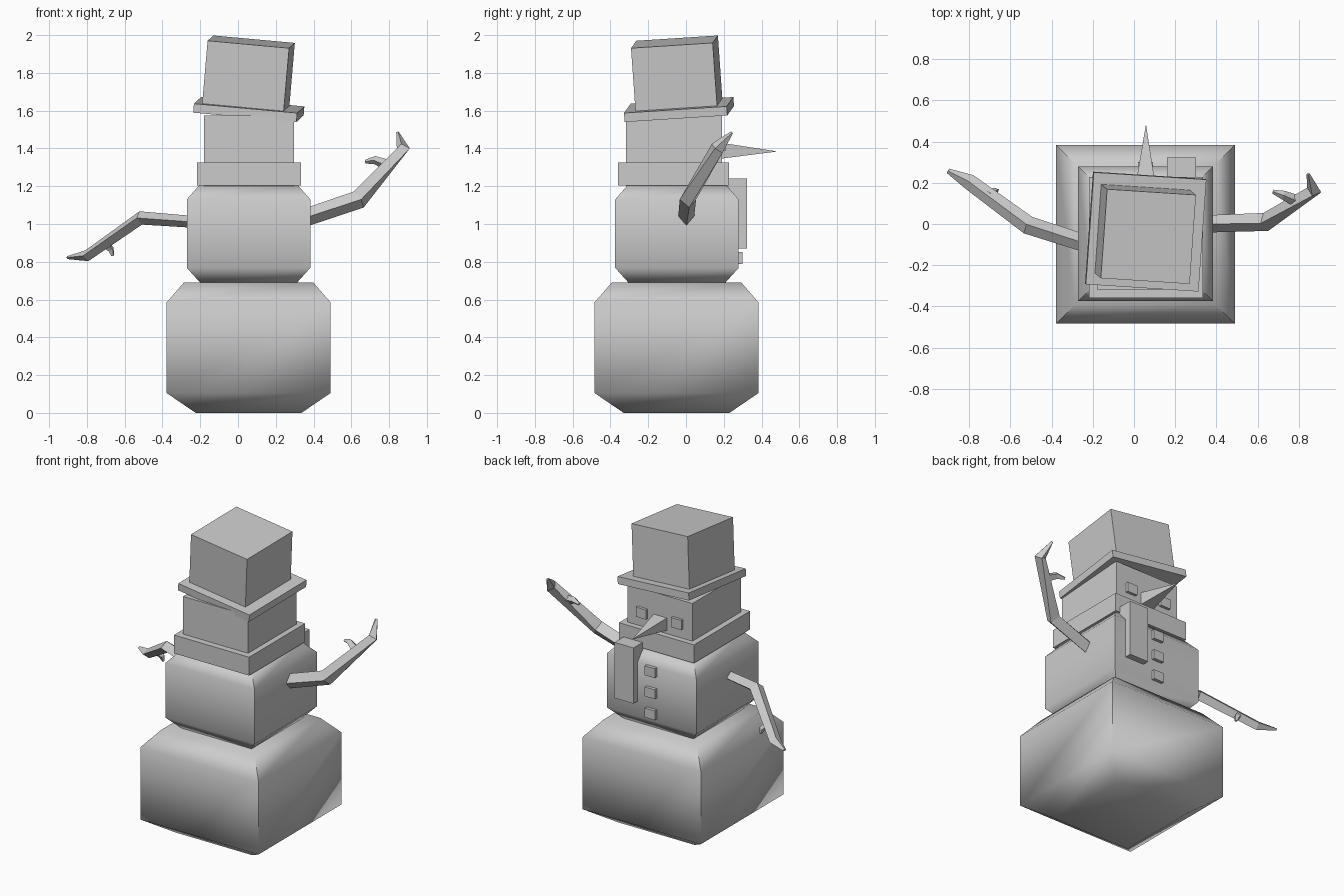
import bpy, bmesh, math
from mathutils import Vector, Matrix, Euler

if "Cube" in bpy.data.objects:
    bpy.data.objects.remove(bpy.data.objects["Cube"])

CX = 0.056


def finish(name, bm, smooth=None):
    bmesh.ops.recalc_face_normals(bm, faces=bm.faces)
    me = bpy.data.meshes.new(name)
    bm.to_mesh(me)
    bm.free()
    ob = bpy.data.objects.new(name, me)
    bpy.context.collection.objects.link(ob)
    if smooth:
        bpy.ops.object.select_all(action='DESELECT')
        ob.select_set(True)
        bpy.context.view_layer.objects.active = ob
        bpy.ops.object.shade_smooth_by_angle(angle=math.radians(smooth))
    return ob


def skin(bm, rings):
    """Join four-sided rings into a closed solid."""
    rings = [[bm.verts.new(p) for p in r] for r in rings]
    for a, b in zip(rings, rings[1:]):
        for i in range(4):
            j = (i + 1) % 4
            bm.faces.new((a[i], a[j], b[j], b[i]))
    bm.faces.new(rings[0])
    bm.faces.new(rings[-1])


def block(name, cy, profile):
    """Square body lofted through (z, half width) pairs."""
    bm = bmesh.new()
    corners = ((-1, -1), (1, -1), (1, 1), (-1, 1))
    skin(bm, [[(CX + sx * h, cy + sy * h, z) for sx, sy in corners] for z, h in profile])
    return finish(name, bm, 60)


def box(name, lo, hi, matrix=None):
    lo, hi = Vector(lo), Vector(hi)
    bm = bmesh.new()
    bmesh.ops.create_cube(bm, size=1)
    bmesh.ops.scale(bm, vec=hi - lo, verts=bm.verts)
    bmesh.ops.translate(bm, vec=(lo + hi) / 2, verts=bm.verts)
    if matrix:
        bm.transform(matrix)
    return finish(name, bm)


def stick(name, paths):
    """Bent tapering diamond sticks; each point is (x, y, z, half width, half height)."""
    bm = bmesh.new()
    for path in paths:
        pts = [Vector(p[:3]) for p in path]
        rings = []
        for i, p in enumerate(pts):
            t = Vector()
            if i > 0:
                t += (p - pts[i - 1]).normalized()
            if i < len(pts) - 1:
                t += (pts[i + 1] - p).normalized()
            t.normalize()
            side = t.cross(Vector((0, 0, 1))).normalized()
            up = side.cross(t)
            w, h = path[i][3:]
            rings.append([p + side * w, p + up * h, p - side * w, p - up * h])
        skin(bm, rings)
    return finish(name, bm)


# Body
block("lower_body", -0.05, [(0, 0.28), (0.105, 0.434), (0.585, 0.434), (0.69, 0.343)])
block("middle_body", -0.048, [(0.69, 0.257), (0.768, 0.327), (1.13, 0.327), (1.203, 0.263)])
box("head", (-0.18, -0.318, 1.2), (0.297, 0.19, 1.575))

# Scarf
box("scarf_band", (-0.218, -0.36, 1.203), (0.334, 0.227, 1.325))
box("scarf_tail", (0.16, 0.21, 0.87), (0.30, 0.322, 1.24))

# Buttons and eyes
for i in range(3):
    z = 0.82 + 0.14 * i
    box(f"button_{i + 1}", (CX - 0.037, 0.26, z - 0.031), (CX + 0.037, 0.30, z + 0.031))
for i, s in enumerate((-1, 1)):
    x = CX + s * 0.13
    box(f"eye_{i + 1}", (x - 0.037, 0.17, 1.387), (x + 0.037, 0.208, 1.451))

# Nose
bm = bmesh.new()
base = [bm.verts.new((CX + a * 0.049, 0.185, 1.388 + b * 0.042))
        for a, b in ((-1, -1), (1, -1), (1, 1), (-1, 1))]
tip = bm.verts.new((0.058, 0.484, 1.384))
bm.faces.new(base)
for i in range(4):
    bm.faces.new((base[i], base[(i + 1) % 4], tip))
finish("nose", bm)

# Tilted hat
tilt = Matrix.Translation((0.057, -0.037, 1.606)) @ Euler(
    [math.radians(a) for a in (3.7, 5.2, -3.7)]).to_matrix().to_4x4()
box("hat_brim", (-0.275, -0.273, -0.024), (0.275, 0.273, 0.024), tilt)
box("hat_crown", (-0.235, -0.217, 0.02), (0.199, 0.217, 0.359), tilt)

# Arms with two fingers each
stick("right_arm", [
    [(0.33, 0.0, 1.025, 0.042, 0.047), (0.64, 0.01, 1.13, 0.045, 0.05),
     (0.875, 0.165, 1.40, 0.036, 0.038), (0.845, 0.243, 1.485, 0.008, 0.008)],
    [(0.795, 0.11, 1.31, 0.03, 0.03), (0.725, 0.14, 1.338, 0.022, 0.022),
     (0.675, 0.157, 1.33, 0.01, 0.01)]])
stick("left_arm", [
    [(-0.22, -0.10, 1.01, 0.042, 0.031), (-0.515, -0.005, 1.032, 0.045, 0.036),
     (-0.80, 0.205, 0.832, 0.038, 0.03), (-0.903, 0.258, 0.822, 0.012, 0.008)],
    [(-0.71, 0.14, 0.905, 0.026, 0.026), (-0.672, 0.16, 0.865, 0.018, 0.018),
     (-0.663, 0.165, 0.832, 0.008, 0.008)]])
